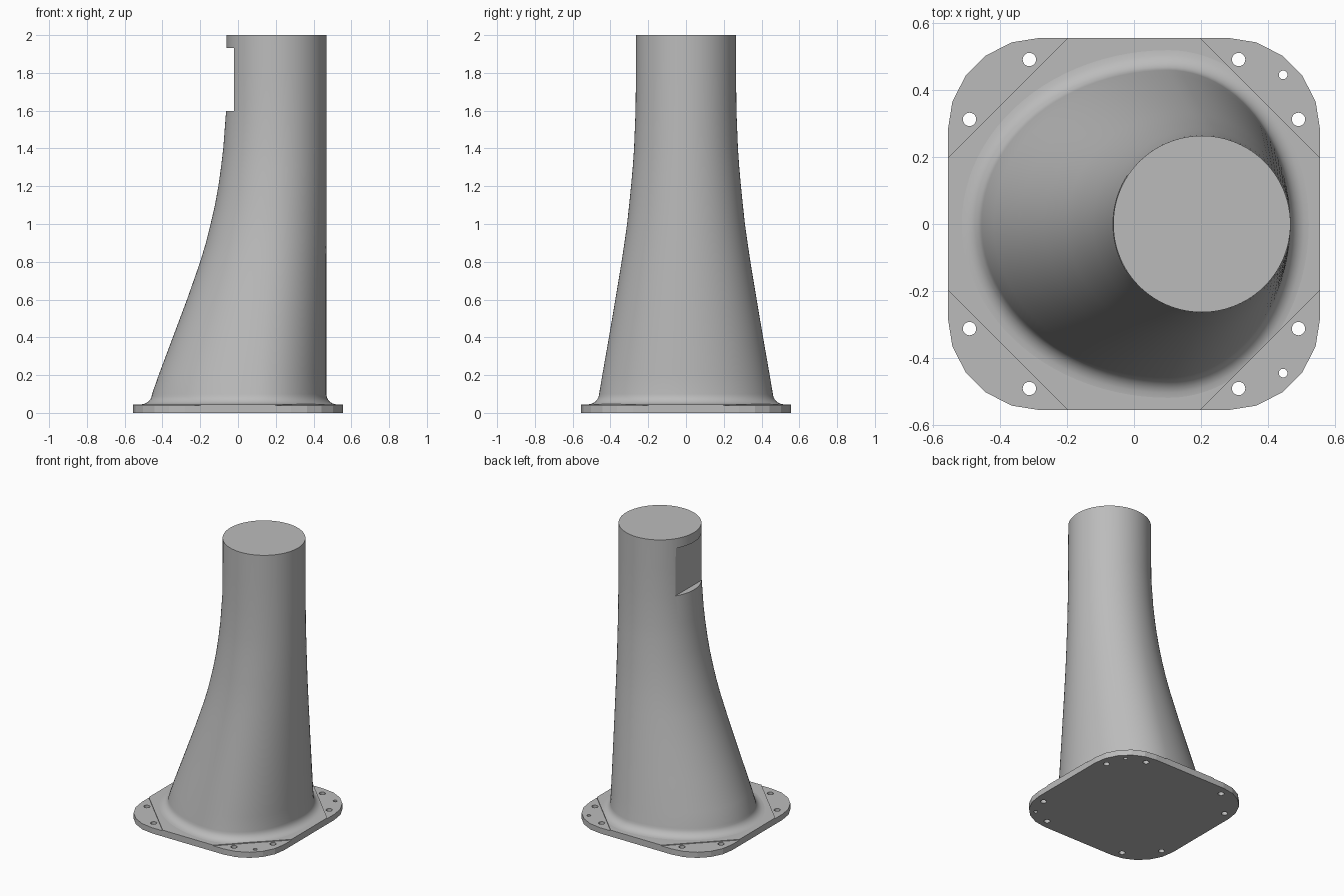
import bpy, bmesh, math
from mathutils import Vector

if "Cube" in bpy.data.objects:
    bpy.data.objects.remove(bpy.data.objects["Cube"])

grey = bpy.data.materials.new("plain_grey")
grey.use_nodes = True
grey.diffuse_color = (0.5, 0.5, 0.5, 1)
grey.node_tree.nodes["Principled BSDF"].inputs["Base Color"].default_value = (0.5, 0.5, 0.5, 1)

HALF, CORNER = 0.557, 0.277      # base plate half size and corner radius
PLATE_TOP, PAD_TOP = 0.04, 0.045
CUT = 0.755                      # corner recess line: |x| + |y| = CUT


def make_object(name, bm):
    bmesh.ops.recalc_face_normals(bm, faces=bm.faces)
    mesh = bpy.data.meshes.new(name)
    bm.to_mesh(mesh)
    bm.free()
    obj = bpy.data.objects.new(name, mesh)
    bpy.context.collection.objects.link(obj)
    mesh.materials.append(grey)
    return obj


def loft(rings):
    """Skin a stack of equal-length rings and cap both ends."""
    bm = bmesh.new()
    loops = [[bm.verts.new(p) for p in ring] for ring in rings]
    n = len(loops[0])
    for a, b in zip(loops, loops[1:]):
        for i in range(n):
            j = (i + 1) % n
            bm.faces.new((a[i], a[j], b[j], b[i]))
    bm.faces.new(loops[0][::-1])
    bm.faces.new(loops[-1])
    return bm


def trim_corners(bm):
    for sx in (-1, 1):
        for sy in (-1, 1):
            geom = bm.verts[:] + bm.edges[:] + bm.faces[:]
            cut = bmesh.ops.bisect_plane(bm, geom=geom, plane_co=(sx * CUT, 0, 0),
                                         plane_no=(sx, sy, 0), clear_outer=True)
            edges = [e for e in cut["geom_cut"] if isinstance(e, bmesh.types.BMEdge)]
            if edges:
                bmesh.ops.holes_fill(bm, edges=edges, sides=0)


def subtract(obj, cutter):
    mod = obj.modifiers.new("cut", "BOOLEAN")
    mod.object, mod.operation, mod.solver = cutter, "DIFFERENCE", "EXACT"
    cutter.hide_render = True
    bpy.context.view_layer.objects.active = obj
    bpy.ops.object.modifier_apply(modifier=mod.name)
    bpy.data.objects.remove(cutter)


def plate_ring(z):
    ring = []
    c = HALF - CORNER
    for k, (sx, sy) in enumerate(((1, 1), (-1, 1), (-1, -1), (1, -1))):
        for i in range(6):
            a = math.radians(90 * k + 18 * i)
            ring.append((sx * c + CORNER * math.cos(a), sy * c + CORNER * math.sin(a), z))
    return ring


# Base plate with bolt holes
plate = make_object("base_plate", loft([plate_ring(0), plate_ring(PLATE_TOP)]))
holes = bmesh.new()
spots = [(sx * x, sy * y, 0.02) for sx in (-1, 1) for sy in (-1, 1)
         for x, y in ((0.313, 0.492), (0.492, 0.313))]
spots += [(0.446, s * 0.446, 0.013) for s in (-1, 1)]
for x, y, r in spots:
    made = bmesh.ops.create_cone(holes, cap_ends=True, segments=20, radius1=r, radius2=r, depth=0.2)
    bmesh.ops.translate(holes, verts=made["verts"], vec=(x, y, 0))
subtract(plate, make_object("hole_cutter", holes))

# Thin raised pad that leaves the corners recessed
bm = loft([plate_ring(PLATE_TOP), plate_ring(PAD_TOP)])
trim_corners(bm)
make_object("raised_pad", bm)

# Leaning column: egg-shaped sections rising to a circle
RIGHT = 0.468


def egg(z, left, width, grow=0.0, n=96):
    cx = 0.203 - 0.1 * min(1, max(0, (-0.062 - left) / 0.39))
    ring = []
    for i in range(n):
        a = 2 * math.pi * i / n
        rx = (RIGHT - cx if math.cos(a) > 0 else cx - left) + grow
        ring.append((cx + rx * math.cos(a), (width + grow) * math.sin(a), z))
    return ring


FILLET = 0.055
rings = [egg(PLATE_TOP, -0.46, 0.465, FILLET)]
for i in range(7):
    a = math.radians(15 * i)
    rings.append(egg(PAD_TOP + FILLET * (1 - math.cos(a)), -0.46 + 0.005 * i / 6,
                     0.465 - 0.005 * i / 6, FILLET * (1 - math.sin(a))))
# height, left edge, half width
sections = [(0.2, -0.420, 0.443), (0.4, -0.345, 0.408), (0.6, -0.270, 0.374),
            (0.8, -0.200, 0.341), (0.9, -0.170, 0.326), (1.0, -0.145, 0.312),
            (1.1, -0.122, 0.301), (1.2, -0.104, 0.291), (1.3, -0.090, 0.282),
            (1.4, -0.078, 0.275), (1.6, -0.063, 0.267), (1.8, -0.062, 0.265),
            (2.0, -0.062, 0.264)]
rings += [egg(*s) for s in sections]
bm = loft(rings)
trim_corners(bm)
column = make_object("column", bm)

# Flat notch near the top of the sloping side
bm = bmesh.new()
bmesh.ops.create_cube(bm, size=1)
bmesh.ops.scale(bm, verts=bm.verts, vec=(0.3, 0.8, 0.335))
bmesh.ops.translate(bm, verts=bm.verts, vec=Vector((-0.17, 0, 1.765)))
subtract(column, make_object("notch_cutter", bm))

bpy.ops.object.select_all(action="DESELECT")
column.select_set(True)
bpy.context.view_layer.objects.active = column
bpy.ops.object.shade_smooth_by_angle(angle=math.radians(30))
